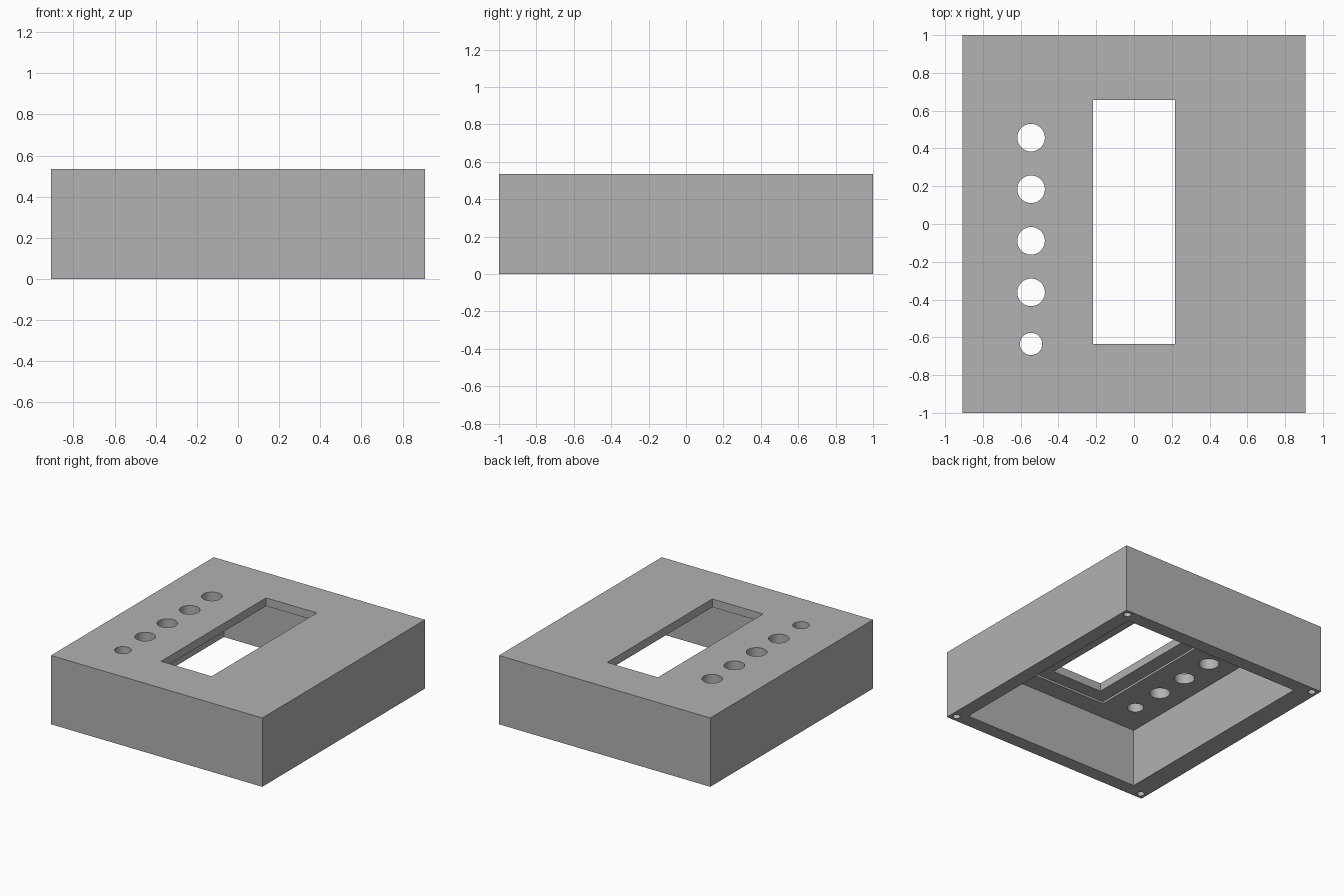
import bpy

# Remove the default object
cube = bpy.data.objects.get("Cube")
if cube:
    bpy.data.objects.remove(cube, do_unlink=True)

grey = bpy.data.materials.new("plain_grey")
grey.use_nodes = True
colour = (0.445, 0.445, 0.445, 1)
grey.diffuse_color = colour
grey.node_tree.nodes["Principled BSDF"].inputs["Base Color"].default_value = colour

HALF_X, HALF_Y, HEIGHT = 0.909, 1.0, 0.535
CEILING, SKIN = 0.4545, 0.471


def box(name, x0, x1, y0, y1, z0, z1):
    centre = ((x0 + x1) / 2, (y0 + y1) / 2, (z0 + z1) / 2)
    bpy.ops.mesh.primitive_cube_add(size=1, location=centre)
    obj = bpy.context.object
    obj.name = name
    obj.scale = (x1 - x0, y1 - y0, z1 - z0)
    bpy.ops.object.transform_apply(location=True, rotation=False, scale=True)
    return obj


def drill(name, x, y, radius, z0, z1):
    bpy.ops.mesh.primitive_cylinder_add(
        vertices=40, radius=radius, depth=z1 - z0, location=(x, y, (z0 + z1) / 2))
    obj = bpy.context.object
    obj.name = name
    return obj


def cut(target, cutter):
    cutter.hide_render = True
    bpy.context.view_layer.objects.active = target
    mod = target.modifiers.new("cut", "BOOLEAN")
    mod.operation = "DIFFERENCE"
    mod.solver = "EXACT"
    mod.object = cutter
    bpy.ops.object.modifier_apply(modifier=mod.name)
    bpy.data.objects.remove(cutter, do_unlink=True)


# Outer block
case = box("enclosure_cover", -HALF_X, HALF_X, -HALF_Y, HALF_Y, 0, HEIGHT)
case.data.materials.append(grey)

# Open underside, display seat and display window
cut(case, box("cavity_cutter", -0.745, 0.8, -0.891, 0.891, -0.1, CEILING))
cut(case, box("seat_cutter", -0.33, 0.33, -0.74, 0.74, 0.3, SKIN))
cut(case, box("window_cutter", -0.218, 0.218, -0.635, 0.657, 0.3, 0.7))

# Row of button holes, the front one smaller
for i in range(5):
    radius = 0.059 if i == 0 else 0.073
    cut(case, drill("button_cutter", -0.545, -0.635 + 0.273 * i, radius, 0.3, 0.7))

# Blind screw holes in the bottom corners
for sx in (-1, 1):
    for sy in (-1, 1):
        cut(case, drill("screw_cutter", sx * (HALF_X - 0.048),
                        sy * (HALF_Y - 0.048), 0.027, -0.1, 0.36))

# Flat walls with smooth round holes
bpy.ops.object.select_all(action="DESELECT")
case.select_set(True)
bpy.context.view_layer.objects.active = case
bpy.ops.object.shade_smooth_by_angle()
